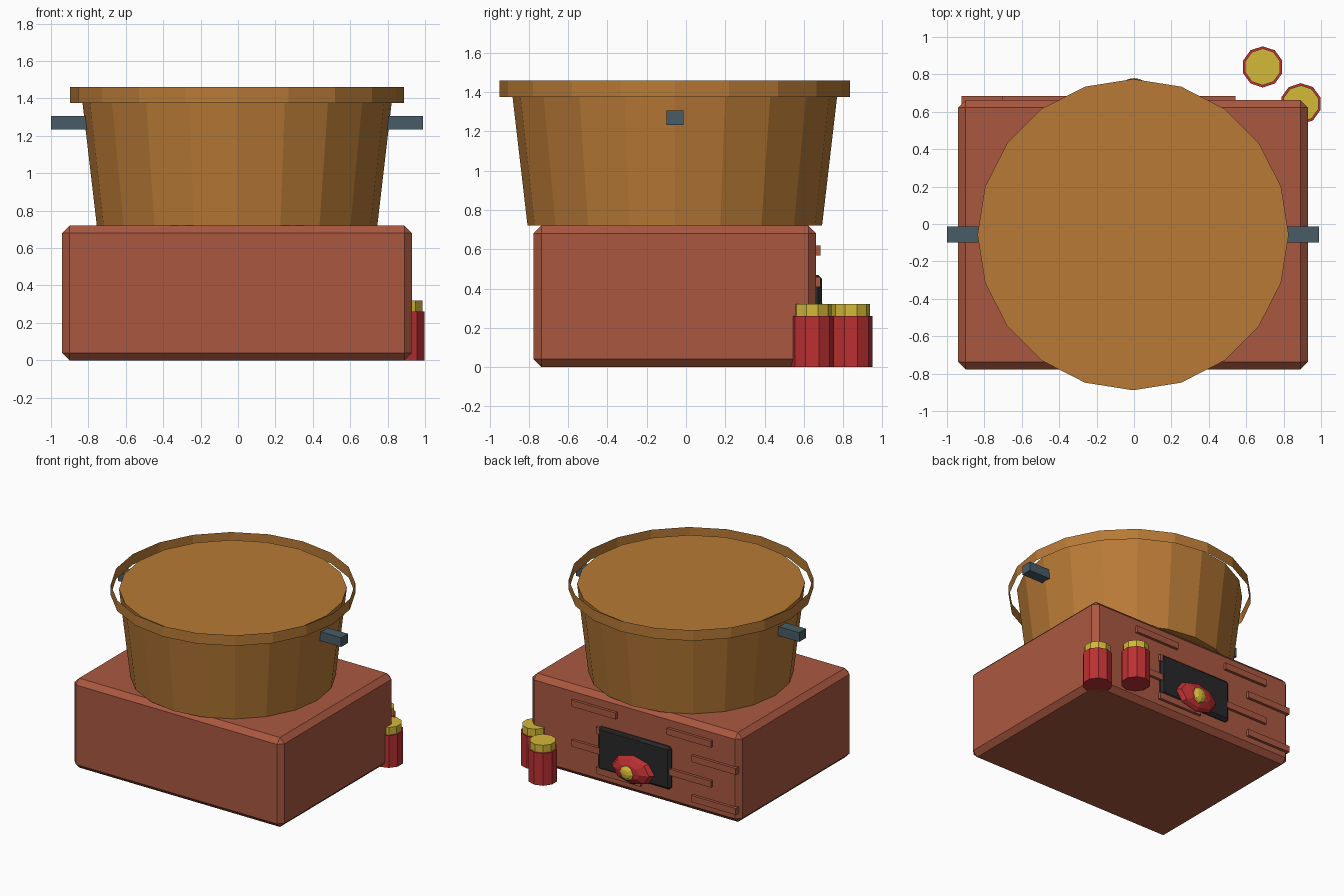
import bpy
import bmesh
from math import pi
from mathutils import Matrix, Vector

default = bpy.data.objects.get("Cube")
if default:
    bpy.data.objects.remove(default, do_unlink=True)


def material(name, rgb):
    """Flat colour given in 0-255 display values, stored as linear."""
    linear = []
    for v in rgb:
        c = v / 255
        linear.append(c / 12.92 if c <= 0.04045 else ((c + 0.055) / 1.055) ** 2.4)
    mat = bpy.data.materials.new(name)
    mat.use_nodes = True
    colour = (*linear, 1)
    mat.diffuse_color = colour
    mat.node_tree.nodes["Principled BSDF"].inputs["Base Color"].default_value = colour
    return mat


WOOD = material("wood", (184, 122, 54))
BRICK = material("brick", (170, 88, 64))
STEEL = material("blue_steel", (72, 92, 102))
RED = material("red", (188, 48, 50))
GOLD = material("gold", (212, 184, 56))
BLACK = material("soot_black", (40, 40, 42))


def finish(name, bm, mat):
    bmesh.ops.recalc_face_normals(bm, faces=bm.faces)
    mesh = bpy.data.meshes.new(name)
    bm.to_mesh(mesh)
    bm.free()
    mesh.materials.append(mat)
    obj = bpy.data.objects.new(name, mesh)
    bpy.context.collection.objects.link(obj)
    return obj


def box(name, low, high, mat, bevel=0):
    low, high = Vector(low), Vector(high)
    bm = bmesh.new()
    bmesh.ops.create_cube(bm, size=1)
    bmesh.ops.scale(bm, vec=high - low, verts=bm.verts)
    bmesh.ops.translate(bm, vec=(low + high) / 2, verts=bm.verts)
    if bevel:
        bmesh.ops.bevel(bm, geom=bm.edges[:], offset=bevel, segments=1,
                        affect='EDGES', profile=0.5)
    return finish(name, bm, mat)


def drum(name, x, y, z0, z1, r0, r1, sides, mat, caps=True):
    bm = bmesh.new()
    bmesh.ops.create_cone(bm, cap_ends=caps, segments=sides, radius1=r0,
                          radius2=r1, depth=z1 - z0,
                          matrix=Matrix.Translation((x, y, (z0 + z1) / 2)))
    return finish(name, bm, mat)


def knob(name, centre, size, mat):
    """Faceted ellipsoid with its pole facing the back."""
    bm = bmesh.new()
    bmesh.ops.create_uvsphere(bm, u_segments=8, v_segments=6, radius=1,
                              matrix=Matrix.Rotation(pi / 2, 4, 'X'))
    bmesh.ops.scale(bm, vec=size, verts=bm.verts)
    bmesh.ops.translate(bm, vec=centre, verts=bm.verts)
    return finish(name, bm, mat)


CX, CY = -0.005, -0.057

# Brick stove base
box("stove_base", (-0.94, -0.777, 0), (0.93, 0.663, 0.72), BRICK, 0.04)

# Wooden tub with a thin open rim band
drum("tub", CX, CY, 0.72, 1.424, 0.75, 0.832, 20, WOOD)
drum("tub_rim", CX, CY, 1.375, 1.46, 0.893, 0.893, 20, WOOD, caps=False)

# Handles on both sides
for side, name in ((-1, "right_handle"), (1, "left_handle")):
    xs = sorted((CX + side * 0.77, CX + side * 0.995))
    box(name, (xs[0], CY - 0.043, 1.233), (xs[1], CY + 0.043, 1.307), STEEL)

# Raised bricks on the back, in staggered rows
for row in range(4):
    top = 0.62 - row * 0.161
    for col in range(2):
        x = 0.345 - col * 0.85 - (row % 2) * 0.22
        box(f"raised_brick_{row}_{col}", (x - 0.197, 0.64, top - 0.052),
            (x + 0.197, 0.685, top), BRICK)

# Fire opening with coals and flame
box("fire_opening", (-0.34, 0.62, 0.125), (0.31, 0.692, 0.47), BLACK, 0.02)
knob("fire_coals", (-0.015, 0.69, 0.21), (0.19, 0.07, 0.115), RED)
knob("fire_flame", (0, 0.74, 0.20), (0.065, 0.04, 0.065), GOLD)

# Capped red canisters beside the back corner
for i, (x, y) in enumerate(((0.688, 0.84), (0.892, 0.643))):
    drum(f"canister_{i}", x, y, 0, 0.26, 0.11, 0.11, 10, RED)
    drum(f"canister_cap_{i}", x, y, 0.26, 0.32, 0.098, 0.098, 10, GOLD)
